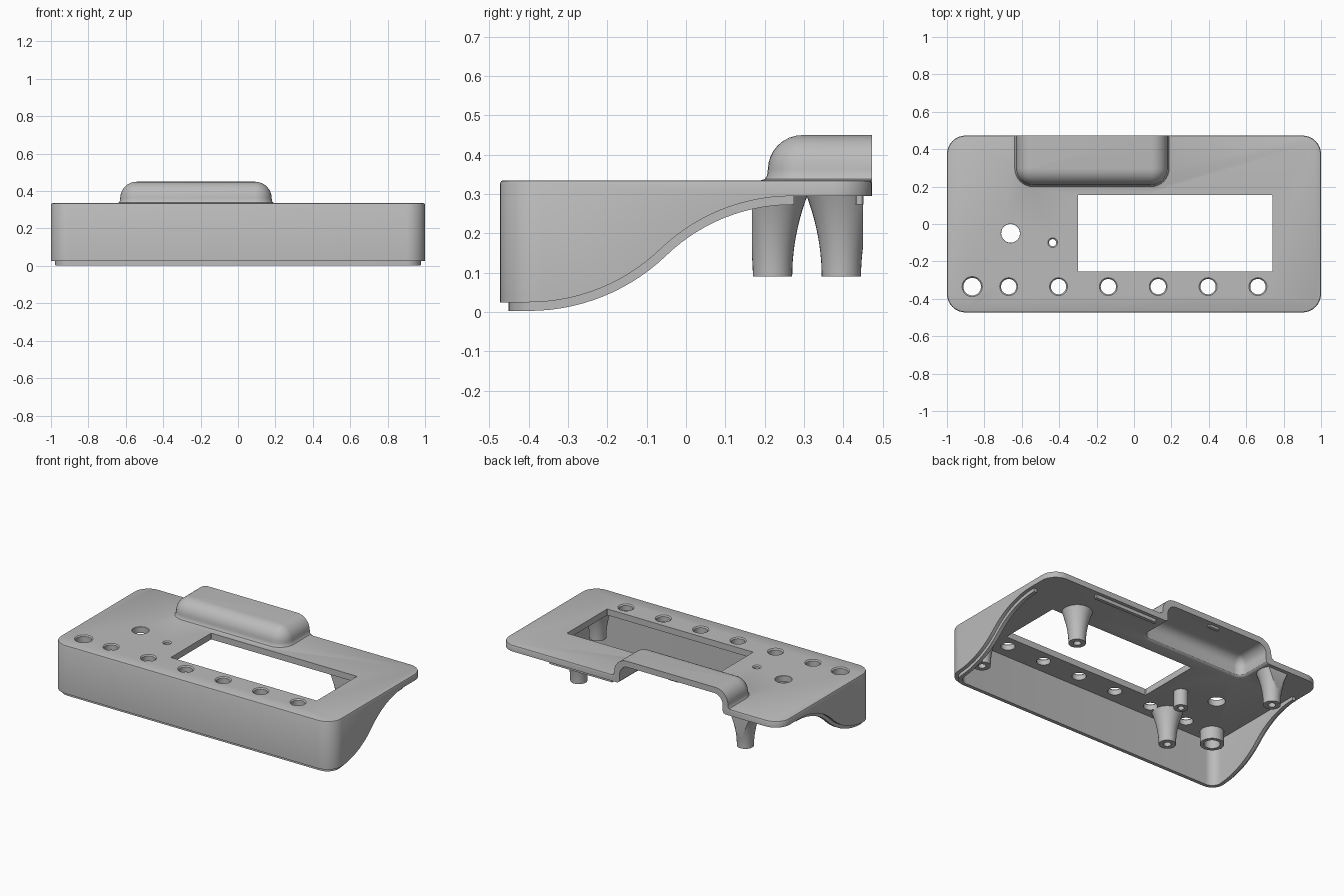
import bpy, bmesh
from math import sin, cos, pi, asin

if "Cube" in bpy.data.objects:
    bpy.data.objects.remove(bpy.data.objects["Cube"])

grey = bpy.data.materials.new("light grey plastic")
grey.use_nodes = True
COLOUR = (0.5, 0.5, 0.5, 1)
grey.diffuse_color = COLOUR
grey.node_tree.nodes["Principled BSDF"].inputs["Base Color"].default_value = COLOUR

FRONT, BACK, CEILING, TOP = -0.473, 0.473, 0.295, 0.335


def finish(name, bm):
    bmesh.ops.remove_doubles(bm, verts=bm.verts, dist=0.00005)
    bmesh.ops.recalc_face_normals(bm, faces=bm.faces)
    mesh = bpy.data.meshes.new(name)
    bm.to_mesh(mesh)
    bm.free()
    mesh.materials.append(grey)
    ob = bpy.data.objects.new(name, mesh)
    bpy.context.collection.objects.link(ob)
    return ob


def loft(name, x0, x1, y0, y1, r, levels, seg=8, clip=None):
    """Stack rounded rectangles; each level is (inset, height)."""
    bm = bmesh.new()
    rings = []
    for d, z in levels:
        rad = max(r - d, 0.003)
        ring = []
        corners = [(x1, y1, 0), (x0, y1, 1), (x0, y0, 2), (x1, y0, 3)]
        for cx, cy, q in corners:
            sx = 1 if q in (0, 3) else -1
            sy = 1 if q < 2 else -1
            for i in range(seg + 1):
                a = (q + i / seg) * pi / 2
                ring.append(bm.verts.new((cx - sx * (d + rad) + rad * cos(a),
                                          cy - sy * (d + rad) + rad * sin(a), z)))
        rings.append(ring)
    n = len(rings[0])
    for lo, hi in zip(rings, rings[1:]):
        for i in range(n):
            j = (i + 1) % n
            bm.faces.new((lo[i], lo[j], hi[j], hi[i]))
    bm.faces.new(rings[0])
    bm.faces.new(rings[-1])
    bmesh.ops.remove_doubles(bm, verts=bm.verts, dist=0.00005)
    if clip:
        y, side = clip
        cut = bmesh.ops.bisect_plane(bm, geom=bm.verts[:] + bm.edges[:] + bm.faces[:],
                                     plane_co=(0, y, 0), plane_no=(0, side, 0),
                                     clear_outer=True)["geom_cut"]
        edges = [e for e in cut if isinstance(e, bmesh.types.BMEdge)]
        bmesh.ops.holes_fill(bm, edges=edges, sides=0)
    return finish(name, bm)


def round_part(name, x, y, r, levels, clip=None):
    return loft(name, x - r, x + r, y - r, y + r, r, levels, clip=clip)


def side_profile(name, off, y_end):
    """Region above the S-shaped lower edge, extruded across the width."""
    ya, yb, za, zb = -0.40, 0.27, 0.025, CEILING
    dy, dz = yb - ya, zb - za
    R = (dy * dy + dz * dz) / (4 * dz)
    phi = asin(dy / 2 / R)
    steps = [phi * i / 14 for i in range(15)]
    pts = [(-0.8, za - off)]
    pts += [(ya + (R + off) * sin(a), za + R - (R + off) * cos(a)) for a in steps]
    pts += [(yb - (R - off) * sin(a), zb - R + (R - off) * cos(a)) for a in reversed(steps[:-1])]
    pts += [(y_end, zb - off), (y_end, 0.6), (-0.8, 0.6)]
    bm = bmesh.new()
    face = bm.faces.new([bm.verts.new((-1.2, y, z)) for y, z in pts])
    ext = bmesh.ops.extrude_face_region(bm, geom=[face])["geom"]
    bmesh.ops.translate(bm, vec=(2.4, 0, 0),
                        verts=[v for v in ext if isinstance(v, bmesh.types.BMVert)])
    return finish(name, bm)


def boolean(target, tool, op):
    mod = target.modifiers.new(op.lower(), 'BOOLEAN')
    mod.operation, mod.solver, mod.object = op, 'EXACT', tool
    bpy.context.view_layer.objects.active = target
    bpy.ops.object.modifier_apply(modifier=mod.name)
    bpy.data.objects.remove(tool)


def arc(inset, z, r, n=8):
    return [(inset + r * (1 - cos(i * pi / 2 / n)), z + r * sin(i * pi / 2 / n))
            for i in range(n + 1)]


# Outer shell with the curved lower edge
case = loft("enclosure_top", -1, 1, FRONT, BACK, 0.1,
            [(0, -0.1), (0, TOP - 0.008), (0.003, TOP - 0.002), (0.008, TOP)])
boolean(case, side_profile("edge_profile", 0, 0.8), 'INTERSECT')

# Locating lip set in from the outer wall
lip = loft("lip", -0.978, 0.978, FRONT + 0.022, BACK - 0.022, 0.08, [(0, -0.1), (0, 0.31)])
boolean(lip, side_profile("lip_profile", 0.022, 0.275), 'INTERSECT')
boolean(case, lip, 'UNION')

# Raised housing at the back, with a small fillet at its foot
BUMP = (-0.63, 0.18, 0.208, 0.9)
boolean(case, loft("housing", *BUMP, 0.09,
                   [(-0.018, 0.315), (-0.018, TOP), (-0.008, 0.338), (-0.002, 0.347)]
                   + arc(0, 0.362, 0.088), clip=(BACK, 1)), 'UNION')

# Hollow the shell and the housing
boolean(case, loft("cavity", -0.955, 0.955, FRONT + 0.045, BACK + 0.3, 0.06,
                   [(0, -0.2), (0, CEILING)]), 'DIFFERENCE')
boolean(case, loft("housing_cavity", *BUMP, 0.09,
                   [(0.02, 0.25), (0.02, CEILING), (0.03, 0.299), (0.036, 0.306), (0.038, 0.32)]
                   + arc(0.038, 0.352, 0.06)), 'DIFFERENCE')

# Display window
boolean(case, loft("window", -0.3, 0.74, -0.255, 0.155, 0.003,
                   [(0, 0.2), (0, 0.4)], seg=1), 'DIFFERENCE')

# Screw posts that flare towards the ceiling
flare = [(-0.04 * (i / 10) ** 2, 0.09 + 0.21 * i / 10) for i in range(11)]
for x, y, clip in [(0.61, 0.22, (0.168, -1)), (-0.70, 0.395, (0.45, 1)),
                   (-0.53, -0.335, None), (0.86, -0.33, None)]:
    boolean(case, round_part("post", x, y, 0.05, flare, clip), 'UNION')
    boolean(case, round_part("post_bore", x, y, 0.022, [(0, 0.05), (0, 0.26)]), 'DIFFERENCE')

# Guide tubes under two of the holes
for x, y, r, z in [(-0.865, -0.335, 0.07, 0.215), (-0.435, -0.1, 0.042, 0.19)]:
    boolean(case, round_part("tube", x, y, r, [(0, z), (0, 0.31)]), 'UNION')

# Button, knob and indicator holes with a chamfered rim
holes = [(-0.67 + 0.2665 * i, -0.335, 0.041, 0.007) for i in range(6)]
holes += [(-0.865, -0.335, 0.047, 0.007), (-0.435, -0.1, 0.019, 0.007), (-0.66, -0.05, 0.05, 0.001)]
for x, y, r, c in holes:
    boolean(case, round_part("hole", x, y, r,
                             [(0, 0.1), (0, TOP - c), (-2 * c, TOP + c)]), 'DIFFERENCE')

# Ridge along the back edge and a small catch inside the housing
loft("back_ridge", 0.21, 0.66, 0.43, 0.451, 0.003, [(0, 0.273), (0, 0.30)], seg=1)
loft("housing_catch", -0.26, -0.19, 0.43, 0.451, 0.003, [(0, 0.397), (0, 0.42)], seg=1)

# Smooth rounded surfaces, keep crisp edges
bpy.ops.object.select_all(action='DESELECT')
case.select_set(True)
bpy.context.view_layer.objects.active = case
bpy.ops.object.shade_smooth_by_angle(angle=0.5)
